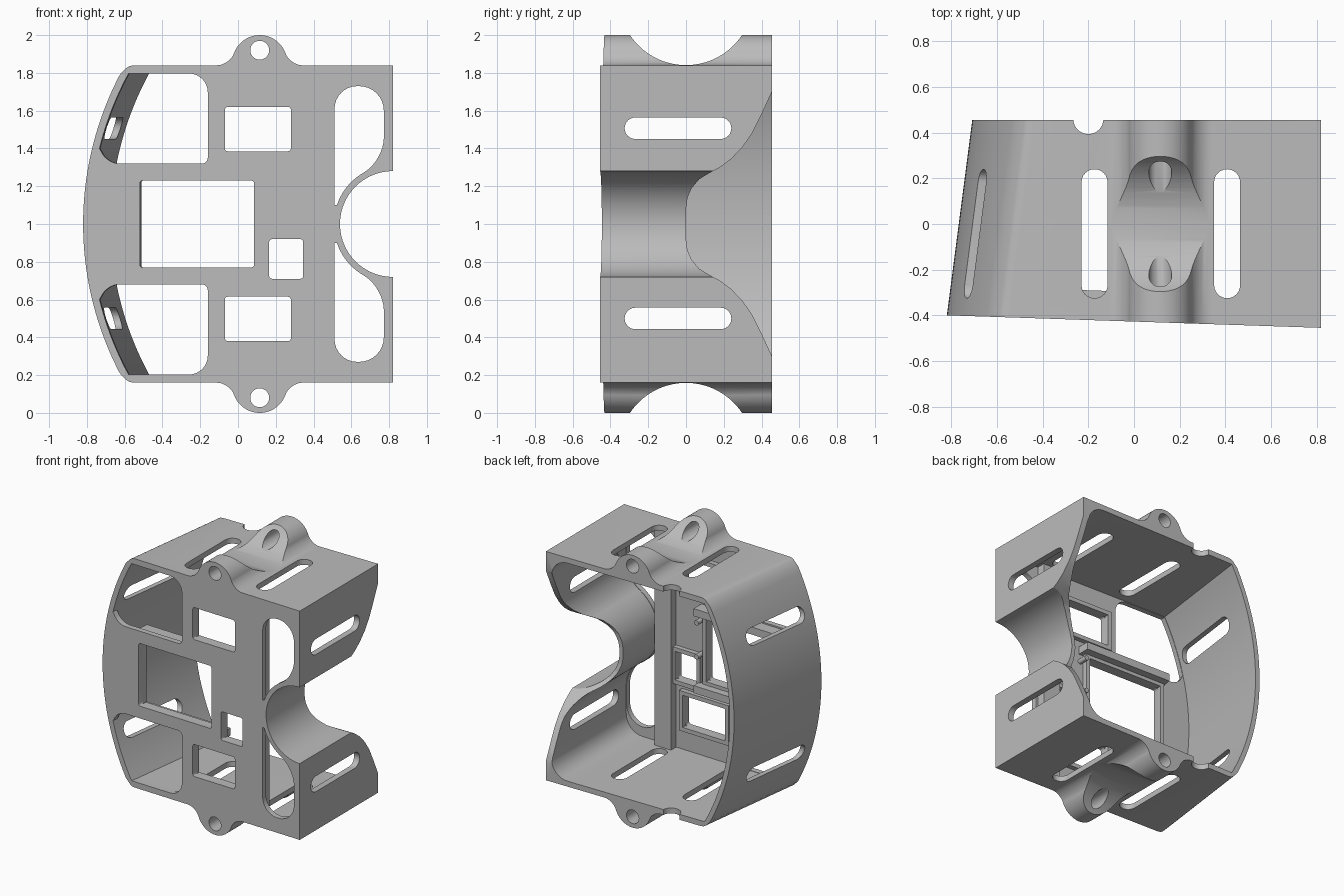
import bpy, bmesh, math
from mathutils import Vector

cube = bpy.data.objects.get("Cube")
if cube:
    bpy.data.objects.remove(cube, do_unlink=True)

grey = bpy.data.materials.new("plain_grey")
grey.use_nodes = True
grey.diffuse_color = (0.5, 0.5, 0.5, 1)
grey.node_tree.nodes["Principled BSDF"].inputs["Base Color"].default_value = (0.5, 0.5, 0.5, 1)

SHEAR = 0.13     # inward lean of the curved side wall
BACK = 0.455
EAR_X = 0.115


def front_y(x):
    return -0.4275 - 0.0335 * x


def make(name, verts, faces):
    mesh = bpy.data.meshes.new(name)
    mesh.from_pydata(verts, [], faces)
    bm = bmesh.new()
    bm.from_mesh(mesh)
    bmesh.ops.recalc_face_normals(bm, faces=bm.faces)
    bm.to_mesh(mesh)
    bm.free()
    obj = bpy.data.objects.new(name, mesh)
    bpy.context.collection.objects.link(obj)
    mesh.materials.append(grey)
    return obj


def loft(name, first, last):
    n = len(first)
    sides = [(i, (i + 1) % n, n + (i + 1) % n, n + i) for i in range(n)]
    return make(name, first + last, [tuple(range(n)), tuple(range(n, 2 * n))] + sides)


def prism(name, pts, start, end=None, back=None):
    """Extrude an xz outline backwards from the slanted front."""
    def place(x, z, offset, y):
        y = front_y(x) + offset if y is None else y
        lean = SHEAR * (y - front_y(x)) if x < -0.4 else 0
        return (x + lean, y, z)
    return loft(name, [place(x, z, start, None) for x, z in pts],
                [place(x, z, end, back) for x, z in pts])


def rounded(corners, steps=8):
    """Outline with a fillet of length r at each (x, z, r) corner."""
    out = []
    for i, (x, z, r) in enumerate(corners):
        p = Vector((x, z))
        if r == 0:
            out.append((x, z))
            continue
        a, b = [p + (Vector(corners[j][:2]) - p).normalized() * r
                for j in (i - 1, (i + 1) % len(corners))]
        h, k = a.lerp(p, 0.55), b.lerp(p, 0.55)
        for s in range(steps + 1):
            t = s / steps
            q = a * (1 - t) ** 3 + h * 3 * t * (1 - t) ** 2 + k * 3 * t * t * (1 - t) + b * t ** 3
            out.append((q.x, q.y))
    return out


def arc(cx, cz, r, a0, a1, n):
    angles = [math.radians(a0 + (a1 - a0) * i / n) for i in range(n + 1)]
    return [(cx + r * math.cos(a), cz + r * math.sin(a)) for a in angles]


def side_arc(r, z0, z1, n):
    zs = [z0 + (z1 - z0) * i / n for i in range(n + 1)]
    return [(0.886 - math.sqrt(r * r - (z - 1) ** 2), z) for z in zs]


def flip(pts):
    return [(x, 2 - z) for x, z in reversed(pts)]


def mirrored(top):
    return top + flip(top)[1:-1]


def rect(x0, x1, z0, z1, r):
    return rounded([(x0, z0, r), (x1, z0, r), (x1, z1, r), (x0, z1, r)], 4)


def cylinder(name, centre, r, length, axis, n=64):
    cx, cy, cz = centre
    ring = arc(0, 0, r, 0, 360, n)[:-1]
    put = {"X": lambda a, b, t: (cx + t, cy + a, cz + b),
           "Y": lambda a, b, t: (cx + a, cy + t, cz + b),
           "Z": lambda a, b, t: (cx + a, cy + b, cz + t)}[axis]
    return loft(name, [put(a, b, -length / 2) for a, b in ring],
                [put(a, b, length / 2) for a, b in ring])


def cut(cutter):
    mod = body.modifiers.new("cut", "BOOLEAN")
    mod.operation = "DIFFERENCE"
    mod.solver = "EXACT"
    mod.object = cutter
    bpy.context.view_layer.objects.active = body
    bpy.ops.object.modifier_apply(modifier=mod.name)
    bpy.data.objects.remove(cutter, do_unlink=True)


# Outer shell: bowed side, two lugs and a round groove
lug = rounded([(EAR_X - 0.36, 1.84, 0), (EAR_X - 0.16, 1.84, 0.067), (EAR_X - 0.136, 1.905, 0)])[1:-1]
lug_far = [(2 * EAR_X - x, z) for x, z in reversed(lug)]
outer = (side_arc(1.706, 1, 1.79, 20) + [(-0.592, 1.825), (-0.575, 1.836), (-0.55, 1.84)]
         + lug + arc(EAR_X, 1.855, 0.145, 160, 20, 24) + lug_far
         + [(0.82, 1.84)] + arc(0.82, 1, 0.28, 90, 180, 24))
body = prism("housing", mirrored(outer), 0, back=BACK)

# Hollow inside, open at the back
bend = rounded([(0.6, 1.8, 0), (0.775, 1.8, 0.13), (0.775, 1.332, 0.12), (0.665, 1.268, 0)])[1:-1]
inner = side_arc(1.671, 1, 1.8, 20) + bend + arc(0.82, 1, 0.31, 120, 180, 16)
cut(prism("cavity", mirrored(inner), 0.04, back=0.7))

# Front openings
corner = side_arc(1.668, 1.40, 1.797, 12) + rounded(
    [(-0.5, 1.797, 0), (-0.16, 1.797, 0.1), (-0.16, 1.32, 0.03), (-0.69, 1.32, 0.06),
     (-0.733, 1.40, 0)])[1:-1]
slot = rounded([(0.511, 1.1, 0), (0.511, 1.73, 0.12), (0.772, 1.73, 0.13),
                (0.772, 1.335, 0.12), (0.663, 1.271, 0)])[:-1] + arc(0.82, 1, 0.313, 120, 161, 10)
windows = {"upper": (-0.07, 0.28, 1.385, 1.62), "lower": (-0.07, 0.28, 0.38, 0.615),
           "main": (-0.52, 0.085, 0.77, 1.23), "small": (0.165, 0.345, 0.71, 0.92)}
for shape in (corner, flip(corner), slot, flip(slot)):
    cut(prism("opening", shape, -0.1, 0.1))
for w in windows.values():
    cut(prism("opening", rect(*w, 0.015), -0.1, 0.1))

# Strap slots through the top, bottom and both sides
stadium = arc(0, 0.183, 0.057, 0, 180, 12) + arc(0, -0.268, 0.057, 180, 360, 12)
for x in (-0.173, 0.408):
    cut(loft("strap_slot", [(x + a, b, -1) for a, b in stadium], [(x + a, b, 3) for a, b in stadium]))
for z in (0.5, 1.507):
    cut(loft("strap_slot", [(-2, b, z + a) for a, b in stadium], [(2, b, z + a) for a, b in stadium]))

# Lug holes, saddle cuts and the small rear notches
for z in (0.08, 1.92):
    cut(cylinder("lug_hole", (EAR_X, 0, z), 0.05, 2, "Y", 32))
for z in (-0.197, 2.197):
    cut(cylinder("saddle", (EAR_X, 0, z), 0.356, 0.6, "X", 96))
cut(cylinder("notch", (-0.2, 0.46, 1), 0.066, 3, "Z", 32))

# Swept cut-away at the back of the grooved side
sweep = [(0, 0.0), (0, 0.08), (0.008, 0.14), (0.03, 0.19), (0.07, 0.237), (0.12, 0.268), (0.18, 0.3),
         (0.24, 0.345), (0.3, 0.408), (0.35, 0.48), (0.4, 0.58), (0.455, 0.7), (0.6, 0.95)]
yz = [(y, 1 + d) for y, d in sweep] + [(y, 1 - d) for y, d in reversed(sweep[1:])]
cut(loft("cutaway", [(0.42, y, z) for y, z in yz], [(1.2, y, z) for y, z in yz]))


# Ribs behind the front panel
def bar(name, x0, x1, z0, z1, depth):
    return prism(name, [(x0, z0), (x1, z0), (x1, z1), (x0, z1)], 0.035, depth)


parts = [body, bar("upright_rib", 0.36, 0.495, 0.19, 1.81, 0.1)]
for z0, z1, label in ((1.255, 1.31, "upper"), (0.69, 0.745, "lower")):
    parts.append(bar(label + "_cross_rib", -0.56, 0.15, z0, z1, 0.13))
for label, (x0, x1, z0, z1) in windows.items():
    t, d = 0.03, 0.075
    for side, box in (("left", (x1, x1 + t, z0 - t, z1 + t)), ("right", (x0 - t, x0, z0 - t, z1 + t)),
                      ("top", (x0, x1, z1, z1 + t)), ("bottom", (x0, x1, z0 - t, z0))):
        parts.append(bar(f"{label}_window_{side}_lip", *box, d))
for z in (0.95, 1.2):
    parts.append(cylinder("peg", (0.14, -0.37, z), 0.018, 0.1, "Y", 16))

# Smooth curved faces, keep edges crisp
bpy.context.view_layer.update()
bpy.ops.object.select_all(action="DESELECT")
for part in parts:
    part.select_set(True)
bpy.context.view_layer.objects.active = body
bpy.ops.object.shade_smooth_by_angle(angle=math.radians(25))
